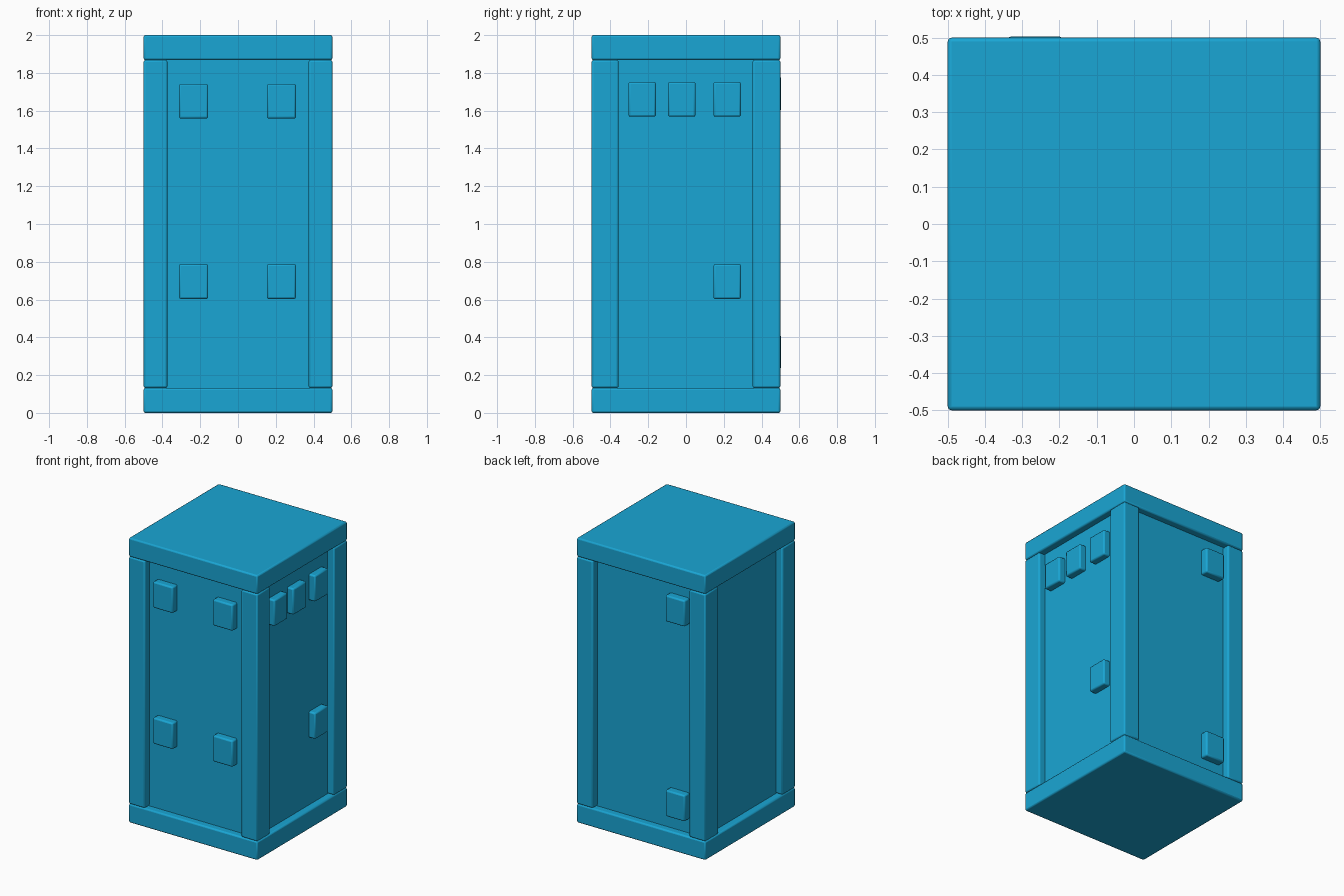
import bpy

if "Cube" in bpy.data.objects:
    bpy.data.objects.remove(bpy.data.objects["Cube"])

mat = bpy.data.materials.new("blue_paint")
mat.diffuse_color = (0.01, 0.38, 0.66, 1)
mat.use_nodes = True
mat.node_tree.nodes["Principled BSDF"].inputs["Base Color"].default_value = mat.diffuse_color


def box(name, x, y, z, bevel=0.01):
    """Bevelled box from (min, max) ranges."""
    bpy.ops.mesh.primitive_cube_add(size=1)
    ob = bpy.context.object
    ob.name = name
    lo, hi = zip(x, y, z)
    for v in ob.data.vertices:
        v.co = [hi[i] if v.co[i] > 0 else lo[i] for i in range(3)]
    ob.data.materials.append(mat)
    if bevel:
        mod = ob.modifiers.new("bevel", "BEVEL")
        mod.width = bevel
        mod.segments = 2
        bpy.ops.object.shade_smooth_by_angle(angle=0.6)
    return ob


# Base and roof slabs
full = (-0.5, 0.5)
box("base_slab", full, full, (0, 0.132))
box("roof_slab", full, full, (1.868, 2))

# Recessed body
box("body_panels", (-0.45, 0.45), (-0.45, 0.45), (0.1, 1.9), 0)

# Corner posts
for xn, xr in (("left", (-0.5, -0.374)), ("right", (0.374, 0.5))):
    for yn, yr in (("front", (-0.5, -0.357)), ("back", (0.352, 0.5))):
        box(f"{yn}_{xn}_post", xr, yr, (0.132, 1.868))

# Front blocks
for x in (-0.235, 0.23):
    for z in (0.695, 1.65):
        box("front_block", (x - 0.077, x + 0.077), (-0.5, -0.43), (z - 0.092, z + 0.092))

# Right side blocks
for y, z in ((-0.232, 1.66), (-0.022, 1.66), (0.218, 1.66), (0.218, 0.695)):
    box("side_block", (0.43, 0.498), (y - 0.073, y + 0.073), (z - 0.092, z + 0.092))

# Back blocks
for z in (0.322, 1.69):
    box("back_block", (-0.341, -0.19), (0.43, 0.503), (z - 0.092, z + 0.092))
